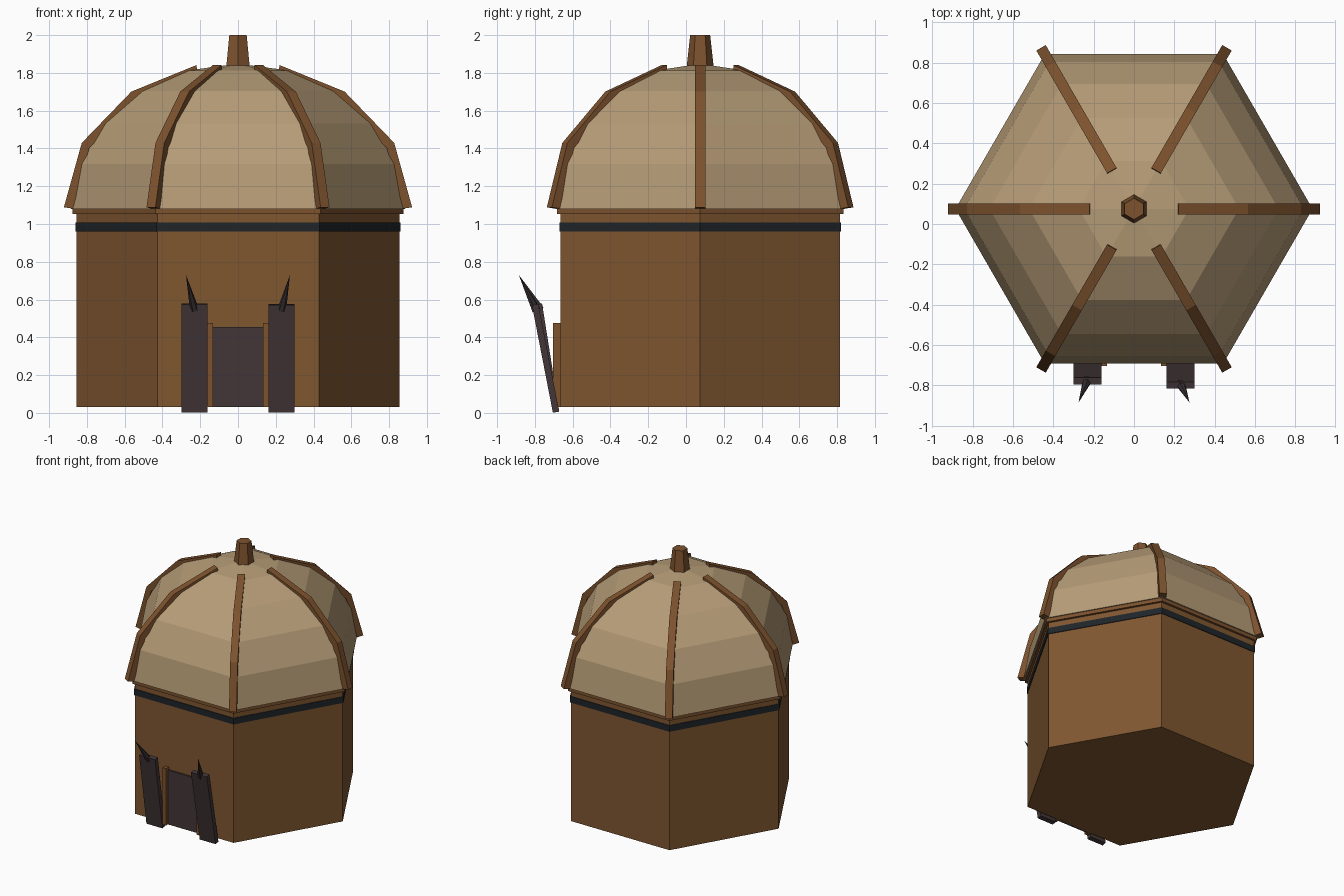
import bpy, bmesh, math
from mathutils import Vector, Matrix

if "Cube" in bpy.data.objects:
    bpy.data.objects.remove(bpy.data.objects["Cube"])

CY = 0.075  # hut axis in y


def mat(name, rgb):
    m = bpy.data.materials.new(name)
    m.diffuse_color = (*rgb, 1)
    m.use_nodes = True
    m.node_tree.nodes["Principled BSDF"].inputs["Base Color"].default_value = m.diffuse_color
    return m


WOOD = mat("wall wood", (0.215, 0.095, 0.030))
TRIM = mat("trim wood", (0.205, 0.085, 0.027))
HIDE = mat("tan hide", (0.47, 0.335, 0.185))
BAND = mat("dark band", (0.014, 0.018, 0.022))
DOOR = mat("dark door", (0.056, 0.037, 0.038))
SPIKE = mat("dark spike", (0.038, 0.027, 0.032))


def finish(bm, name, m):
    bmesh.ops.recalc_face_normals(bm, faces=bm.faces)
    me = bpy.data.meshes.new(name)
    bm.to_mesh(me)
    bm.free()
    me.materials.append(m)
    ob = bpy.data.objects.new(name, me)
    bpy.context.collection.objects.link(ob)
    return ob


def lathe(name, profile, m, turn=0.0, sides=6):
    """Stack polygon rings (radius, z) around the hut axis and cap both ends."""
    bm = bmesh.new()
    rings = []
    for r, z in profile:
        rings.append([bm.verts.new((r * math.cos(turn + i * math.tau / sides),
                                    CY + r * math.sin(turn + i * math.tau / sides), z))
                      for i in range(sides)])
    for a, b in zip(rings, rings[1:]):
        for i in range(sides):
            j = (i + 1) % sides
            bm.faces.new((a[i], a[j], b[j], b[i]))
    bm.faces.new(rings[0])
    bm.faces.new(rings[-1])
    bmesh.ops.remove_doubles(bm, verts=bm.verts, dist=1e-5)
    return finish(bm, name, m)


def box(name, size, matrix, m):
    bm = bmesh.new()
    bmesh.ops.create_cube(bm, size=1, matrix=matrix @ Matrix.Diagonal((*size, 1)))
    return finish(bm, name, m)


# Walls, band and eave
lathe("walls", [(0.855, 0.03), (0.855, 1.06)], WOOD)
lathe("dark_band", [(0.861, 0.96), (0.861, 1.008)], BAND)
lathe("eave_trim", [(0.875, 1.052), (0.875, 1.085)], TRIM)

# Faceted dome, quarter ellipse in five steps
dome = [(0.885 * math.cos(math.radians(a)), 1.08 + 0.77 * math.sin(math.radians(a)))
        for a in (0, 18, 36, 54, 72)]
lathe("dome", dome + [(0.004, 1.848)], HIDE)

# Finial
lathe("finial", [(0.075, 1.80), (0.053, 2.0)], TRIM, turn=math.pi / 6)

# Ribs over the dome corners
for k in range(6):
    bm = bmesh.new()
    rot = Matrix.Translation((0, CY, 0)) @ Matrix.Rotation(k * math.tau / 6, 4, 'Z')
    rings = []
    for a in (0, 26, 52, 76):
        t = math.radians(a)
        p = Vector((0.898 * math.cos(t), 0, 1.085 + 0.755 * math.sin(t)))
        n = Vector((math.cos(t + 0.14), 0, math.sin(t + 0.14))) * 0.024
        s = Vector((0, 0.027, 0))
        rings.append([bm.verts.new(rot @ v) for v in (p - n - s, p + n - s, p + n + s, p - n + s)])
    for a, b in zip(rings, rings[1:]):
        for i in range(4):
            j = (i + 1) % 4
            bm.faces.new((a[i], a[j], b[j], b[i]))
    bm.faces.new(rings[0])
    bm.faces.new(rings[-1])
    finish(bm, f"rib_{k + 1}", TRIM)

# Door panel
box("door", (0.27, 0.03, 0.425), Matrix.Translation((0, -0.663, 0.2425)), DOOR)

for side, name, lean in ((-1, "left", 9.0), (1, "right", 11.0)):
    # Door posts
    box(name + "_door_post", (0.028, 0.05, 0.445),
        Matrix.Translation((side * 0.147, -0.678, 0.2525)), TRIM)
    # Leaning slabs beside the door
    base = (Matrix.Translation((side * 0.231, -0.688, 0.004))
            @ Matrix.Rotation(math.radians(lean), 4, 'X'))
    box(name + "_slab", (0.138, 0.034, 0.58), base @ Matrix.Translation((0, 0, 0.29)), DOOR)
    # Spike on top of each slab
    foot = base @ Vector((0, 0, 0.55))
    tip = Vector((side * 0.275, -0.885, 0.73))
    d = tip - foot
    bm = bmesh.new()
    bmesh.ops.create_cone(bm, cap_ends=True, segments=6, radius1=0.024, radius2=0.0, depth=d.length,
                          matrix=Matrix.Translation((foot + tip) / 2)
                          @ d.to_track_quat('Z', 'Y').to_matrix().to_4x4())
    finish(bm, name + "_spike", SPIKE)
